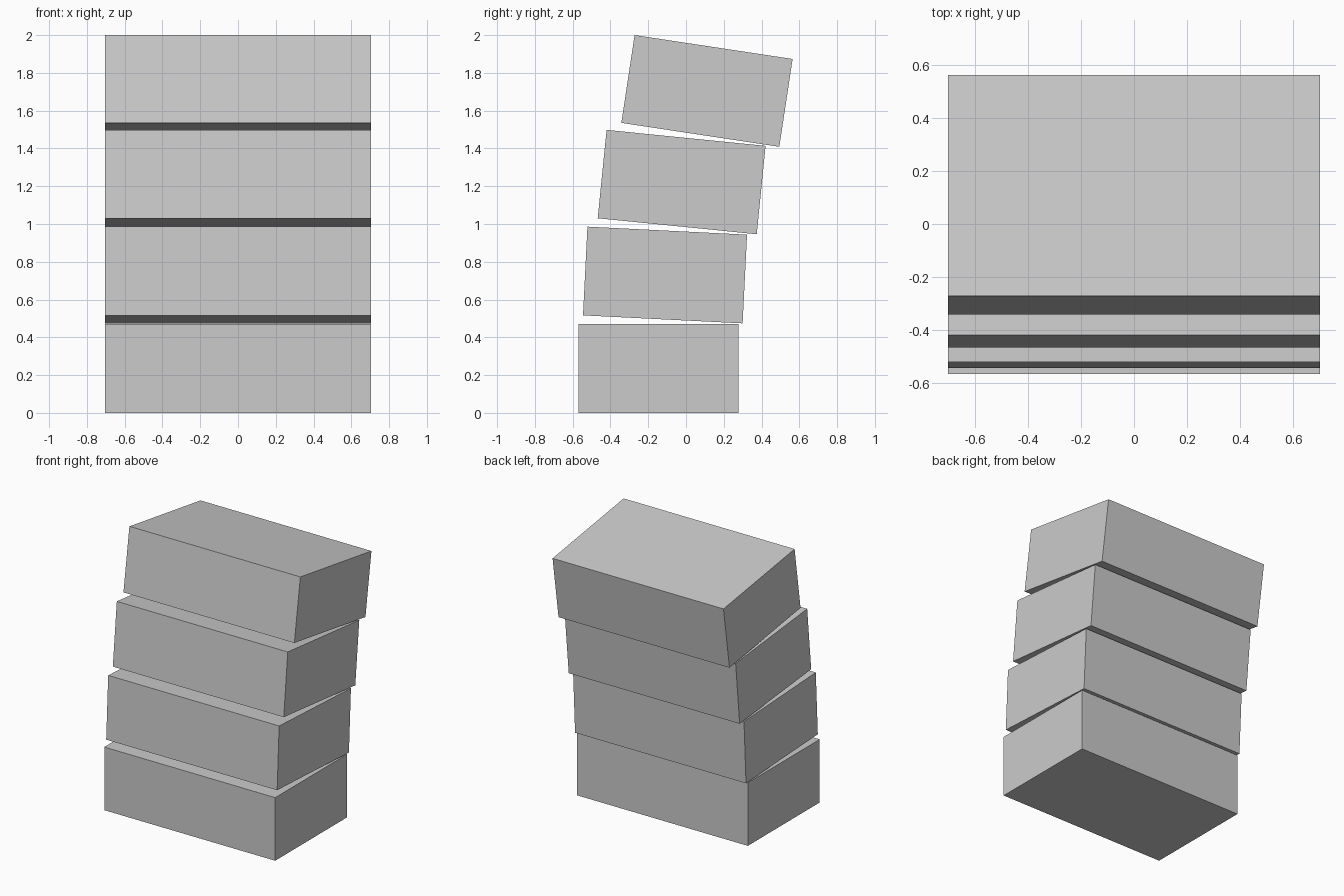
import bpy

if "Cube" in bpy.data.objects:
    bpy.data.objects.remove(bpy.data.objects["Cube"])

# Single grey material shared by every block
grey = bpy.data.materials.new("grey")
grey.diffuse_color = (0.6, 0.6, 0.6, 1)
grey.use_nodes = True
grey.node_tree.nodes["Principled BSDF"].inputs["Base Color"].default_value = grey.diffuse_color

# Stack of equal blocks, each leaning further back: (centre y, centre z)
size = (1.408, 0.846, 0.47)
centres = [(-0.145, 0.235), (-0.111, 0.730), (-0.023, 1.222), (0.111, 1.7045)]
lean_step = 0.05

for i, (y, z) in enumerate(centres):
    bpy.ops.mesh.primitive_cube_add(size=1, location=(0, y, z),
                                    rotation=(-lean_step * i, 0, 0))
    block = bpy.context.object
    block.name = f"block_{i + 1}"
    block.scale = size
    block.data.materials.append(grey)
